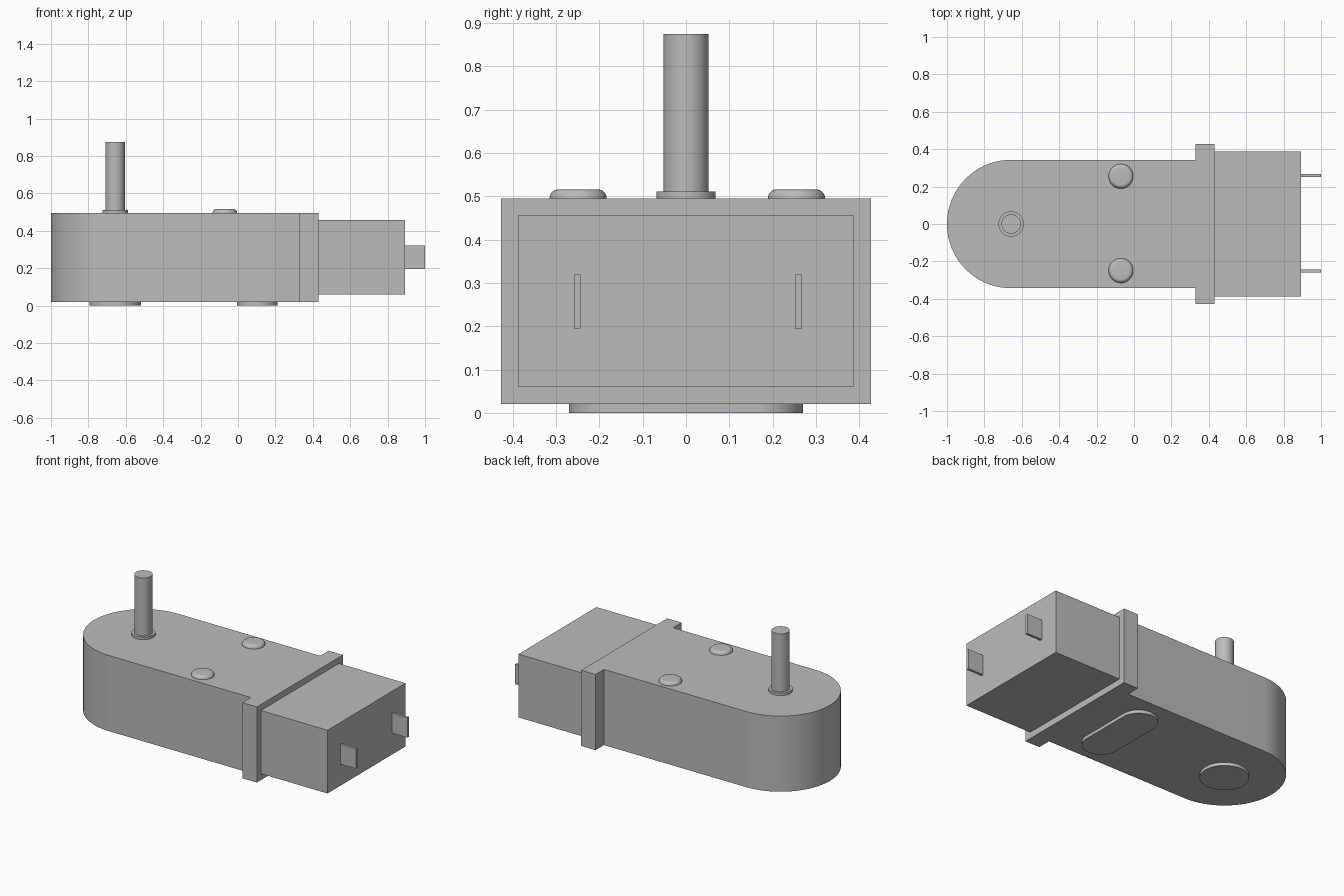
import bpy, bmesh
from math import pi, cos, sin

if "Cube" in bpy.data.objects:
    bpy.data.objects.remove(bpy.data.objects["Cube"])

grey = bpy.data.materials.new("plain grey")
grey.use_nodes = True
colour = (0.5, 0.5, 0.5, 1)
grey.diffuse_color = colour
grey.node_tree.nodes["Principled BSDF"].inputs["Base Color"].default_value = colour


def finish(name, bm):
    bmesh.ops.recalc_face_normals(bm, faces=bm.faces)
    mesh = bpy.data.meshes.new(name)
    bm.to_mesh(mesh)
    bm.free()
    mesh.materials.append(grey)
    ob = bpy.data.objects.new(name, mesh)
    bpy.context.collection.objects.link(ob)
    bpy.ops.object.select_all(action="DESELECT")
    ob.select_set(True)
    bpy.context.view_layer.objects.active = ob
    bpy.ops.object.shade_smooth_by_angle(angle=0.5)
    return ob


def arc(x, y, r, start, end, steps):
    angles = [start + (end - start) * i / steps for i in range(steps + 1)]
    return [(x + r * cos(a), y + r * sin(a)) for a in angles]


def prism(name, outline, z0, z1):
    bm = bmesh.new()
    base = bm.faces.new([bm.verts.new((x, y, z0)) for x, y in outline])
    top = bmesh.ops.extrude_face_region(bm, geom=[base], use_keep_orig=True)["geom"]
    bmesh.ops.translate(bm, vec=(0, 0, z1 - z0),
                        verts=[v for v in top if isinstance(v, bmesh.types.BMVert)])
    return finish(name, bm)


def box(name, x0, x1, y0, y1, z0, z1):
    return prism(name, [(x0, y0), (x1, y0), (x1, y1), (x0, y1)], z0, z1)


def disc(name, x, y, r, z0, z1):
    return prism(name, arc(x, y, r, 0, 2 * pi, 64)[:-1], z0, z1)


def dome(name, x, y, r, z0, height):
    # Low button with a quarter-round rim and a flat top
    profile = [(0, z0)] + arc(r - height, z0, height, 0, pi / 2, 8) + [(0, z0 + height)]
    bm = bmesh.new()
    verts = [bm.verts.new((x + px, y, pz)) for px, pz in profile]
    edges = [bm.edges.new(pair) for pair in zip(verts, verts[1:])]
    bmesh.ops.spin(bm, geom=verts + edges, cent=(x, y, 0), axis=(0, 0, 1),
                   angle=2 * pi, steps=48)
    bmesh.ops.remove_doubles(bm, verts=bm.verts, dist=0.0001)
    return finish(name, bm)


BOTTOM, TOP = 0.02, 0.495
SHAFT_X = -0.657

# Gearbox with a rounded end, and the flange that joins it to the motor
outline = arc(SHAFT_X, 0, 0.343, pi / 2, 1.5 * pi, 64) + [(0.33, -0.343), (0.33, 0.343)]
prism("gearbox", outline, BOTTOM, TOP)
box("flange", 0.33, 0.43, -0.427, 0.427, BOTTOM, TOP)

# Motor and its two terminals
box("motor", 0.43, 0.893, -0.387, 0.387, 0.06, 0.457)
for name, y in (("right_terminal", -0.251), ("left_terminal", 0.26)):
    box(name, 0.893, 1, y - 0.008, y + 0.008, 0.195, 0.32)

# Output shaft and collar
disc("shaft_collar", SHAFT_X, 0, 0.068, TOP, 0.511)
disc("shaft", SHAFT_X, 0, 0.052, 0.511, 0.875)

# Buttons on the top
for name, y in (("right_button", -0.249), ("left_button", 0.255)):
    dome(name, -0.07, y, 0.066, TOP, 0.021)

# Raised pads underneath
disc("round_pad", SHAFT_X, 0, 0.138, 0, BOTTOM)
slot = arc(0.103, 0.162, 0.108, 0, pi, 32) + arc(0.103, -0.162, 0.108, pi, 2 * pi, 32)
prism("slot_pad", slot, 0, BOTTOM)
